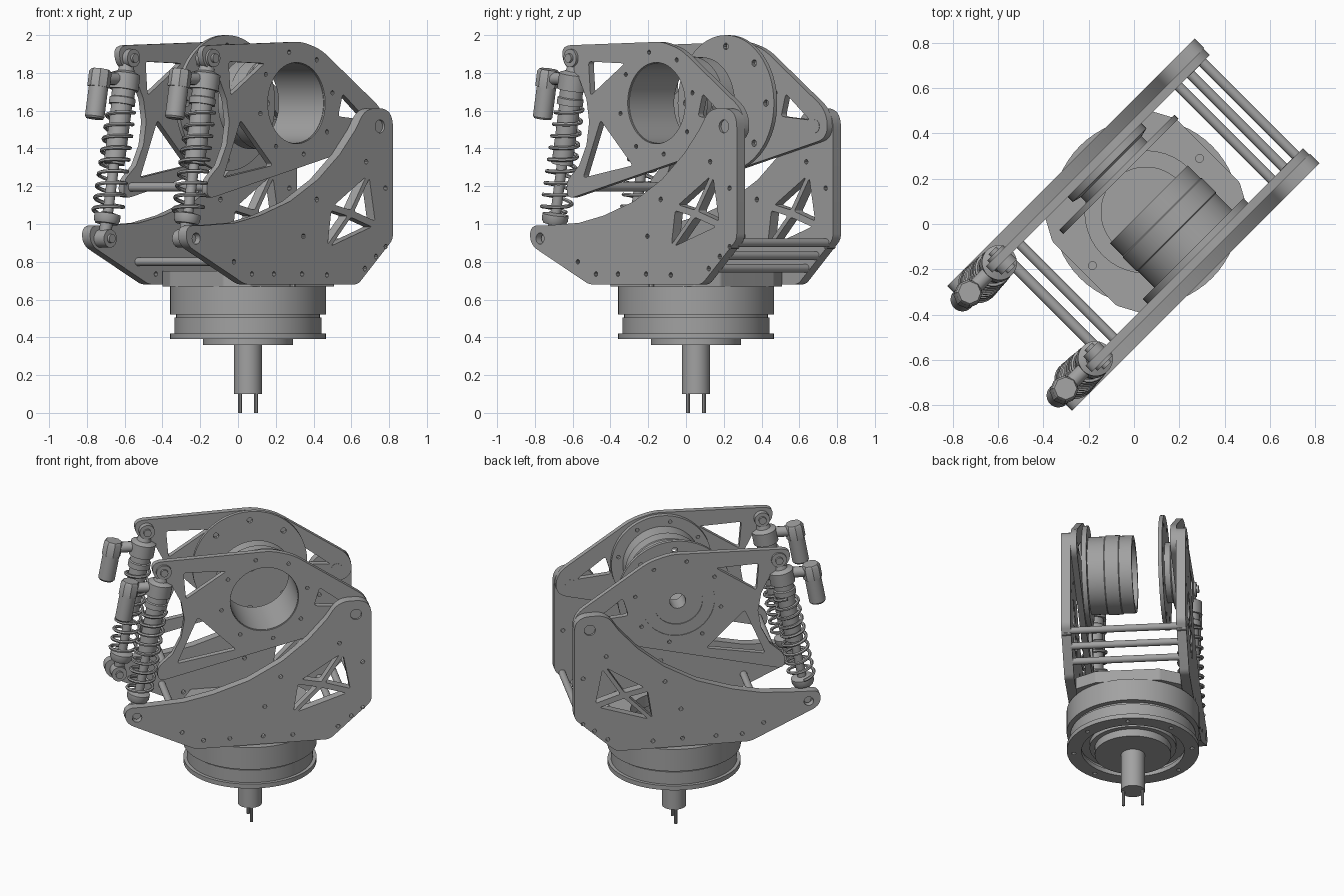
import bpy, bmesh, math
from math import pi, sin, cos
from mathutils import Matrix, Vector

if "Cube" in bpy.data.objects:
    bpy.data.objects.remove(bpy.data.objects["Cube"])

grey = bpy.data.materials.new("machined_grey")
grey.use_nodes = True
COL = (0.36, 0.36, 0.36, 1)
grey.diffuse_color = COL
grey.node_tree.nodes["Principled BSDF"].inputs["Base Color"].default_value = COL

TURN = Matrix.Rotation(pi / 4, 4, 'Z')      # whole machine stands diagonally
SIDE = Matrix.Rotation(pi / 2, 4, 'X')      # drawing plane upright, normal to -y
made = []


def add(name, mesh, mat=Matrix()):
    ob = bpy.data.objects.new(name, mesh)
    bpy.context.collection.objects.link(ob)
    mesh.materials.clear()
    mesh.materials.append(grey)
    mesh.transform(TURN @ mat)
    made.append(ob)
    return ob


def circle(x, y, r, n=40):
    return [(x + r * cos(2 * pi * i / n), y + r * sin(2 * pi * i / n)) for i in range(n)]


def bolts(x, y, ring, r, n, start=0.0):
    return [circle(*p, r, 10) for p in
            [(x + ring * cos(start + 2 * pi * i / n), y + ring * sin(start + 2 * pi * i / n)) for i in range(n)]]


def rounded(corners):
    """Outline from (x, y, fillet length) corners."""
    out = []
    for i, (x, y, d) in enumerate(corners):
        p = Vector((x, y))
        if not d:
            out.append((x, y))
            continue
        a, b = (Vector(corners[j][:2]) for j in (i - 1, (i + 1) % len(corners)))
        a = p + (a - p).normalized() * min(d, (a - p).length * .49)
        b = p + (b - p).normalized() * min(d, (b - p).length * .49)
        for k in range(9):
            t = k / 8
            out.append(tuple(a * (1 - t) ** 2 + p * 2 * t * (1 - t) + b * t * t))
    return out


def curve_mesh(cu):
    tmp = bpy.data.objects.new("tmp", cu)
    bpy.context.collection.objects.link(tmp)
    dg = bpy.context.evaluated_depsgraph_get()
    me = bpy.data.meshes.new_from_object(tmp.evaluated_get(dg))
    bpy.data.objects.remove(tmp)
    return me


def slab(name, loops, lo, hi, upright=True):
    """Plate with holes; lo..hi is its span along y (upright) or z (flat)."""
    cu = bpy.data.curves.new(name, 'CURVE')
    cu.dimensions, cu.fill_mode, cu.extrude = '2D', 'BOTH', (hi - lo) / 2
    for pts in loops:
        s = cu.splines.new('POLY')
        s.points.add(len(pts) - 1)
        for p, q in zip(s.points, pts):
            p.co = (*q, 0, 1)
        s.use_cyclic_u = True
    mid = (lo + hi) / 2
    mat = Matrix.Translation((0, mid, 0)) @ SIDE if upright else Matrix.Translation((0, 0, mid))
    return add(name, curve_mesh(cu), mat)


def lathe(name, prof, origin=(0, 0, 0), axis=(0, 0, 1), seg=48, closed=False):
    """Spin a (radius, height) profile about an axis."""
    bm = bmesh.new()
    rings = [[bm.verts.new((r * cos(2 * pi * i / seg), r * sin(2 * pi * i / seg), h))
              for i in range(seg)] for r, h in prof]
    pairs = list(zip(rings, rings[1:])) + ([(rings[-1], rings[0])] if closed else [])
    for a, b in pairs:
        for i in range(seg):
            j = (i + 1) % seg
            bm.faces.new((a[i], a[j], b[j], b[i]))
    bmesh.ops.remove_doubles(bm, verts=bm.verts, dist=1e-5)
    bmesh.ops.recalc_face_normals(bm, faces=bm.faces)
    me = bpy.data.meshes.new(name)
    bm.to_mesh(me)
    bm.free()
    rot = Vector(axis).to_track_quat('Z', 'Y').to_matrix().to_4x4()
    return add(name, me, Matrix.Translation(origin) @ rot)


def rod(name, a, b, r, seg=20):
    a, b = Vector(a), Vector(b)
    n = (b - a).length
    return lathe(name, [(0, 0), (r, 0), (r, n), (0, n)], a, b - a, seg)


# Rotating base: shaft, pins, stepped drum with recessed top
CX = .075
lathe("base_drum", [(0, .1), (.074, .1), (.074, .36), (.238, .36), (.238, .41), (.27, .41), (.27, .44),
                    (.33, .44), (.33, .42), (.39, .42), (.39, .505), (.38, .505), (.38, .52), (.413, .52),
                    (.413, .67), (.29, .67), (.29, .58), (.2, .58), (.2, .63), (0, .63)], (CX, 0, 0), seg=64)
slab("base_flange", [circle(CX, 0, .412, 64), circle(CX, 0, .32, 64)] + bolts(CX, 0, .37, .014, 8),
     .39, .42, False)
for s in (-1, 1):
    rod("contact_pin", (CX, s * .06, 0), (CX, s * .06, .12), .01, 10)
fx, fy = .385, .33
frame = rounded([(CX + sx * a, sy * b, .01) for sx, sy, a, b in (
    (-1, -1, fx - .07, fy), (1, -1, fx - .07, fy), (1, -1, fx, fy - .13), (1, 1, fx, fy - .13),
    (1, 1, fx - .07, fy), (-1, 1, fx - .07, fy), (-1, 1, fx, fy - .13), (-1, -1, fx, fy - .13))])
slab("base_frame", [frame, circle(CX, 0, .27)] + bolts(CX, 0, .335, .018, 4), .67, .75, False)

# Side plate drawings
PIVOT = (.673, 1.517)
HUB = (.108, 1.64)
lower = rounded([(-.777, .992, .07), (-.66, .992, 0), (-.41, 1.006, 0), (-.225, 1.045, 0), (0, 1.12, 0),
                 (.209, 1.236, 0), (.373, 1.37, 0), (.49, 1.50, 0), (.565, 1.612, .07), (.77, 1.612, .1),
                 (.77, .918, .03), (.508, .68, .03), (-.336, .68, .03), (-.777, .89, .06)])
quad = [Vector(p) for p in ((.30, 1.09), (.60, 1.28), (.655, .99), (.265, .86))]
mid = sum(quad, Vector((0, 0))) / 4
truss = []
for i in range(4):
    a, b = quad[i], quad[(i + 1) % 4]
    c = (a + b + mid) / 3
    truss.append(rounded([(*(c + (p - c) * .78), .015) for p in (a, b, mid)]))
small = [(-.42, .80), (-.285, .735), (-.12, .735), (.09, .735), (.276, .73), (.56, .764), (.643, .828),
         (.717, .88), (.10, .935), (.57, 1.33), (.715, 1.19), (.2, 1.13)]
lower_loops = [lower, circle(*PIVOT, .035, 20), circle(-.703, .923, .03, 20)] + truss + \
              [circle(*p, .013, 10) for p in small]

upper = rounded([(-.60, 1.945, .07), (.15, 1.965, .05), (.29, 1.925, .06), (.76, 1.60, .08),
                 (.77, 1.455, .08), (-.56, 1.13, .06), (-.565, 1.225, .04), (-.47, 1.31, 0), (-.415, 1.42, 0),
                 (-.395, 1.54, 0), (-.415, 1.66, 0), (-.47, 1.77, 0), (-.59, 1.85, .04)])
windows = [[(-.40, 1.86), (-.13, 1.85), (-.385, 1.68)], [(-.31, 1.55), (-.07, 1.31), (-.44, 1.245)],
           [(.455, 1.69), (.635, 1.55), (.42, 1.57)]]
upper_loops = [upper, circle(*PIVOT, .035, 20), circle(-.525, 1.878, .025, 16), circle(-.505, 1.195, .02, 16)] + \
              [rounded([(*p, .02) for p in w]) for w in windows] + bolts(*HUB, .275, .012, 8, .2)


def shock(s):
    """Coil-over damper with side reservoir on side s."""
    a, b = Vector((-.70, s * .30, .923)), Vector((-.525, s * .30, 1.878))
    d = (b - a).normalized()
    n = (b - a).length
    lathe("shock_body", [(0, .03), (.03, .03), (.035, .08), (.06, .08), (.07, .10), (.07, .13), (.028, .14),
                         (.028, .40), (.056, .40), (.056, .72), (.07, .72), (.07, .755), (.062, .76),
                         (.062, .80), (.078, .80), (.078, .885), (.045, .9), (.035, n - .03), (0, n - .03)],
          a, d, 28)
    for p, name in ((a, "shock_lower_eye"), (b, "shock_upper_eye")):
        rod(name, p + Vector((0, -.045, 0)), p + Vector((0, .045, 0)), .048, 24)
        rod(name + "_bolt", p + Vector((0, -.06, 0)), p + Vector((0, .06, 0)), .024, 16)
    # spring
    cu = bpy.data.curves.new("spring", 'CURVE')
    cu.dimensions, cu.bevel_depth, cu.bevel_resolution, cu.use_fill_caps = '3D', .0105, 1, True
    sp = cu.splines.new('POLY')
    turns, k = 9, 20
    sp.points.add(turns * k)
    for i, p in enumerate(sp.points):
        w = 2 * pi * i / k
        t = i / (turns * k)
        r = .079 - .008 * t
        p.co = (r * cos(w), r * sin(w), .14 + .57 * t, 1)
    rot = d.to_track_quat('Z', 'Y').to_matrix().to_4x4()
    add("shock_spring", curve_mesh(cu), Matrix.Translation(a) @ rot)
    # reservoir and bridge
    top = a + d * .86
    res = top + Vector((-.185, 0, .035))
    lathe("reservoir", [(0, -.25), (.045, -.25), (.052, -.24), (.052, -.08), (0, -.08)], res, d, 28)
    lathe("reservoir_cap", [(0, -.08), (.06, -.08), (.06, 0), (.05, .015), (0, .015)], res, d, 8)
    rod("reservoir_bridge", top, res - d * .035, .034, 12)


for s, side in ((-1, "right"), (1, "left")):
    def span(a, b):
        return sorted((s * a, s * b))
    hole = circle(*HUB, .215 if s < 0 else .23, 56)
    slab(side + "_lower_plate", lower_loops, *span(.33, .39))
    slab(side + "_upper_plate", upper_loops + [hole], *span(.292, .33))
    rod(side + "_pivot_pin", (PIVOT[0], s * .29, PIVOT[1]), (PIVOT[0], s * .375, PIVOT[1]), .035)
    shock(s)

# Cross rods
for u, z in ((.72, .90), (.645, .832), (.57, .765), (-.42, .80)):
    rod("lower_cross_rod", (u, -.34, z), (u, .34, z), .022)
rod("upper_cross_rod", (-.505, -.33, 1.195), (-.505, .33, 1.195), .024)

# Hollow drive drum on the right plate
H = (HUB[0], 0, HUB[1])
lathe("drive_drum", [(.212, -.32), (.243, -.32), (.243, -.16), (.248, -.155), (.248, -.07), (.243, -.065),
                     (.243, .015), (.212, .015)], H, (0, 1, 0), 64, True)
slab("drum_flange", [circle(*HUB, .315, 64), circle(*HUB, .212, 64)] + bolts(*HUB, .275, .012, 8, .2),
     -.292, -.262)

# Output disc and hub on the left plate
slab("output_disc", [circle(*HUB, .36, 64), circle(*HUB, .05)] + bolts(*HUB, .3, .018, 8) +
     bolts(*HUB, .13, .018, 6), .19, .215)
lathe("output_hub", [(.05, .19), (.19, .19), (.19, .25), (.23, .26), (.23, .325), (.155, .325), (.155, .318),
                     (.05, .318)], H, (0, 1, 0), 56, True)

# Smooth round walls, keep machined edges crisp
bpy.ops.object.select_all(action='DESELECT')
for ob in made:
    ob.select_set(True)
bpy.context.view_layer.objects.active = made[0]
bpy.ops.object.shade_smooth_by_angle(angle=math.radians(32))
